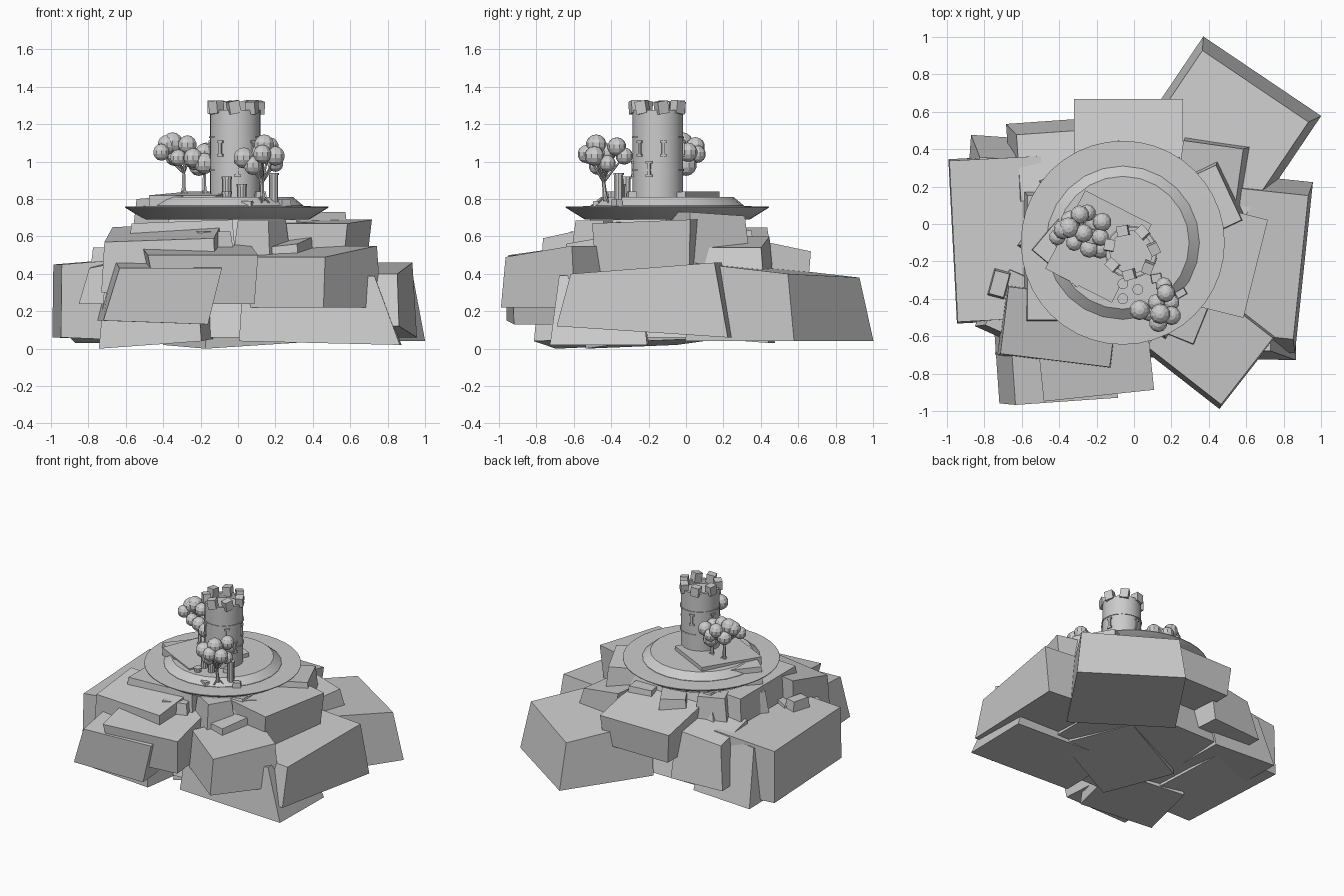
import bpy, bmesh, math, random
from mathutils import Vector, Matrix

random.seed(4)
stone = bpy.data.materials.new("stone_grey")
stone.diffuse_color = (0.6, 0.6, 0.6, 1)


def finish(name, bm, smooth=False):
    bmesh.ops.recalc_face_normals(bm, faces=bm.faces)
    me = bpy.data.meshes.new(name)
    bm.to_mesh(me)
    bm.free()
    me.materials.append(stone)
    ob = bpy.data.objects.new(name, me)
    bpy.context.collection.objects.link(ob)
    if smooth:
        bpy.ops.object.select_all(action='DESELECT')
        ob.select_set(True)
        bpy.context.view_layer.objects.active = ob
        bpy.ops.object.shade_smooth_by_angle(angle=math.radians(35))
    return ob


def rock(name, centre, half, rot, z, taper=0.88, tilt=(0, 0), shift=(0, 0), dip=(0, 0)):
    """Tapered block; top tilted and shifted, bottom dipped, along its own axes."""
    bm = bmesh.new()
    turn = Matrix.Rotation(math.radians(rot), 3, 'Z')
    bmesh.ops.create_cube(bm, size=2)
    for v in bm.verts:
        u, w, top = v.co.x, v.co.y, v.co.z > 0
        k = taper if top else 1
        p = turn @ Vector((u * half[0] * k + shift[0] * top, w * half[1] * k + shift[1] * top, 0))
        slope = tilt if top else dip
        v.co = (centre[0] + p.x, centre[1] + p.y, z[top] + slope[0] * u + slope[1] * w)
    return finish(name, bm)


def lathe(name, centre, profile, n):
    bm = bmesh.new()
    rings = []
    for r, z in profile:
        rings.append([bm.verts.new((centre[0] + r * math.cos(math.tau * i / n),
                                    centre[1] + r * math.sin(math.tau * i / n), z)) for i in range(n)])
    for a, b in zip(rings, rings[1:]):
        for i in range(n):
            j = (i + 1) % n
            bm.faces.new((a[i], a[j], b[j], b[i]))
    bm.faces.new(rings[0])
    bm.faces.new(rings[-1])
    return finish(name, bm, True)


def limb(bm, a, b, r1, r2):
    a, b = Vector(a), Vector(b)
    d = b - a
    m = Matrix.Translation((a + b) / 2) @ d.to_track_quat('Z', 'Y').to_matrix().to_4x4()
    bmesh.ops.create_cone(bm, cap_ends=True, segments=6, radius1=r1, radius2=r2, depth=d.length, matrix=m)


def tree(name, base, fork, leaves):
    """Forked trunk with a round leaf clump at each branch end."""
    bm = bmesh.new()
    limb(bm, base, fork, 0.014, 0.009)
    for p in leaves:
        limb(bm, fork, p, 0.007, 0.004)
    for i in range(3):
        a = i * 2.1 + 0.4
        limb(bm, (base[0], base[1], base[2] + 0.03),
             (base[0] + 0.04 * math.cos(a), base[1] + 0.04 * math.sin(a), base[2] - 0.01), 0.007, 0.004)
    finish(name + "_trunk", bm)
    bm = bmesh.new()
    for p in leaves:
        bmesh.ops.create_uvsphere(bm, u_segments=10, v_segments=7, radius=random.uniform(0.044, 0.058),
                                  matrix=Matrix.Translation(p))
    finish(name + "_leaves", bm)


# Core of the cliff
rock("cliff_core", (-0.03, -0.08), (0.55, 0.5), 0, (0.06, 0.69), 0.62)
rock("cliff_foot", (0.02, -0.15), (0.34, 0.27), 25, (0.03, 0.2), 0.95, dip=(0.02, 0.01))

# Large outer boulders
rock("back_right_boulder", (0.49, 0.5), (0.38, 0.35), -34, (0.04, 0.42), 0.9, (0.01, -0.03), (0, -0.03))
rock("right_boulder", (0.68, -0.21), (0.23, 0.46), -6, (0.09, 0.43), 0.84, (0, 0.03), (0.02, 0.0), (0, -0.03))
rock("left_boulder", (-0.72, -0.08), (0.25, 0.44), 3, (0.05, 0.47), 0.98, (0.02, 0), (0, 0), (-0.01, 0))
rock("back_left_foot", (-0.64, 0.2), (0.25, 0.26), -4, (0.05, 0.46), 0.86, (0.02, 0.0), (0.02, -0.08), (0, -0.02))
rock("front_right_boulder", (0.39, -0.62), (0.28, 0.25), -38, (0.22, 0.52), 0.9, (0, 0.03), (0.02, 0.0))
rock("front_right_foot", (0.44, -0.46), (0.43, 0.26), -1, (0.03, 0.36), 0.82, (0.03, 0), (-0.06, 0), (-0.01, 0))
rock("front_left_foot", (-0.42, -0.52), (0.28, 0.24), -12, (0.03, 0.4), 0.9, (0, 0.04), dip=(0.02, 0.01))
rock("front_left_boulder", (-0.46, -0.66), (0.28, 0.28), 4, (0.14, 0.46), 0.98, (0.0, 0.03), (0.08, -0.02), (-0.01, 0))
rock("front_boulder", (-0.19, -0.70), (0.26, 0.19), 6, (0.24, 0.53), 1.14, (0.0, 0.03), (-0.02, 0.0))
rock("left_corner_boulder", (-0.60, -0.45), (0.19, 0.19), -24, (0.24, 0.49), 0.85, (0.03, 0.03), (0.02, 0))
rock("left_chip", (-0.72, -0.32), (0.05, 0.08), -15, (0.42, 0.54), 0.8)

# Middle tier of boulders
rock("right_ledge", (0.37, -0.17), (0.24, 0.25), -14, (0.25, 0.68), 1.08, (0.0, 0.01), (0.03, 0))
rock("front_right_ledge", (0.2, -0.40), (0.22, 0.2), -22, (0.26, 0.57), 0.9, (0.02, 0.03))
rock("front_left_ledge", (-0.4, -0.55), (0.31, 0.19), -7, (0.3, 0.62), 0.95, (0.01, 0.04))
rock("left_ledge", (-0.30, -0.18), (0.30, 0.37), 0, (0.35, 0.68), 0.9, (0.01, 0))
rock("back_ledge", (-0.03, 0.43), (0.27, 0.22), 0, (0.30, 0.57), 1.08, (0, -0.05))
rock("back_left_ledge", (-0.46, 0.34), (0.21, 0.21), 4, (0.14, 0.5), 0.85, (0.02, -0.03), (0.02, -0.03))
rock("back_right_ledge", (0.44, 0.25), (0.19, 0.2), -8, (0.28, 0.57), 0.85, (-0.03, 0), (-0.04, 0))
rock("high_right_ledge", (0.36, 0.10), (0.19, 0.19), 25, (0.4, 0.72), 0.85, (0.0, -0.01))

# Stones wedged beneath the terrace
for i in range(9):
    a = i * math.tau / 9 + 0.3
    rock("wedge_stone", (-0.06 + 0.41 * math.cos(a), -0.1 + 0.41 * math.sin(a)), (0.12, 0.11),
         math.degrees(a) + random.uniform(20, 70), (0.45, 0.65 + random.uniform(-0.03, 0.04)), 0.8)

# Round terrace with its raised centre
lathe("terrace", (-0.06, -0.1), [(0.44, 0.69), (0.545, 0.755), (0.545, 0.76), (0.41, 0.762)], 40)
lathe("raised_terrace", (-0.06, -0.1), [(0.41, 0.74), (0.41, 0.765), (0.355, 0.81)], 24)
rock("tilted_slab", (-0.19, -0.12), (0.2, 0.235), -27, (0.70, 0.83), 1.0, (0, 0.01))
rock("slab_edge", (-0.34, -0.14), (0.17, 0.14), -40, (0.64, 0.81), 0.92, (0.01, 0))

# Tower with bands, slits and battlements
tc = (-0.015, -0.15)
lathe("tower", tc, [(0.135, 0.77), (0.135, 1.275), (0.113, 1.275), (0.113, 1.24)], 28)
for z in (0.955, 1.13):
    lathe("tower_band", tc, [(0.13, z - 0.005), (0.14, z - 0.005), (0.14, z + 0.005), (0.13, z + 0.005)], 28)


def block(name, ang, r, size, z, spin=0.0):
    """Box set against the tower wall, facing outwards."""
    bm = bmesh.new()
    m = (Matrix.Translation((tc[0], tc[1], z)) @ Matrix.Rotation(ang, 4, 'Z') @
         Matrix.Translation((r, 0, 0)) @ Matrix.Rotation(spin, 4, 'Z') @
         Matrix.Rotation(spin * 0.5, 4, 'X') @ Matrix.Diagonal((*size, 1)))
    bmesh.ops.create_cube(bm, size=1, matrix=m)
    finish(name, bm)


for i in range(7):
    block("merlon", i * math.tau / 7 + 0.15, 0.122, (0.055, 0.06, 0.068), 1.29, random.uniform(-0.5, 0.5))
for deg, z in ((12, 1.07), (-20, 0.96), (-125, 1.07), (-45, 1.07), (100, 1.07), (165, 1.07), (-85, 0.96)):
    a = math.radians(deg)
    block("window_slit", a, 0.138, (0.009, 0.016, 0.08), z)
    for s in (-1, 1):
        block("slit_end", a, 0.138, (0.009, 0.036, 0.014), z + s * 0.036)

# Broken pillars
for x, y, top in ((-0.06, -0.32, 0.92), (0.02, -0.35, 0.88), (0.19, -0.36, 0.94), (-0.06, -0.40, 0.84)):
    lathe("pillar", (x, y), [(0.025, 0.76), (0.025, top - 0.012), (0.029, top - 0.012), (0.029, top)], 10)
rock("fallen_stone", (0.25, -0.37), (0.03, 0.02), 30, (0.76, 0.80))
rock("fallen_stone", (0.05, -0.47), (0.03, 0.02), -20, (0.75, 0.79))
rock("fallen_stone", (0.12, -0.29), (0.03, 0.025), 10, (0.79, 0.84))

# Trees
tree("left_tree", (-0.29, -0.05, 0.82), (-0.29, -0.05, 0.94),
     [(-0.41, -0.07, 1.05), (-0.38, -0.03, 1.09), (-0.34, 0.02, 1.03), (-0.29, 0.05, 1.08),
      (-0.25, 0.06, 1.04), (-0.27, -0.05, 1.09), (-0.32, -0.10, 1.02), (-0.35, -0.02, 1.1)])
tree("inner_tree", (-0.18, -0.06, 0.82), (-0.18, -0.06, 0.93),
     [(-0.23, -0.08, 1.01), (-0.17, 0.01, 1.05), (-0.18, -0.07, 1.05), (-0.18, -0.13, 0.99),
      (-0.24, -0.13, 1.02), (-0.21, 0.0, 0.98)])
tree("front_tree", (0.13, -0.43, 0.79), (0.13, -0.44, 0.89),
     [(0.03, -0.46, 1.02), (0.08, -0.47, 0.98), (0.13, -0.53, 1.04), (0.20, -0.49, 1.03),
      (0.17, -0.37, 1.08), (0.16, -0.33, 1.03), (0.12, -0.42, 1.05), (0.14, -0.48, 1.09), (0.2, -0.42, 0.99)])
